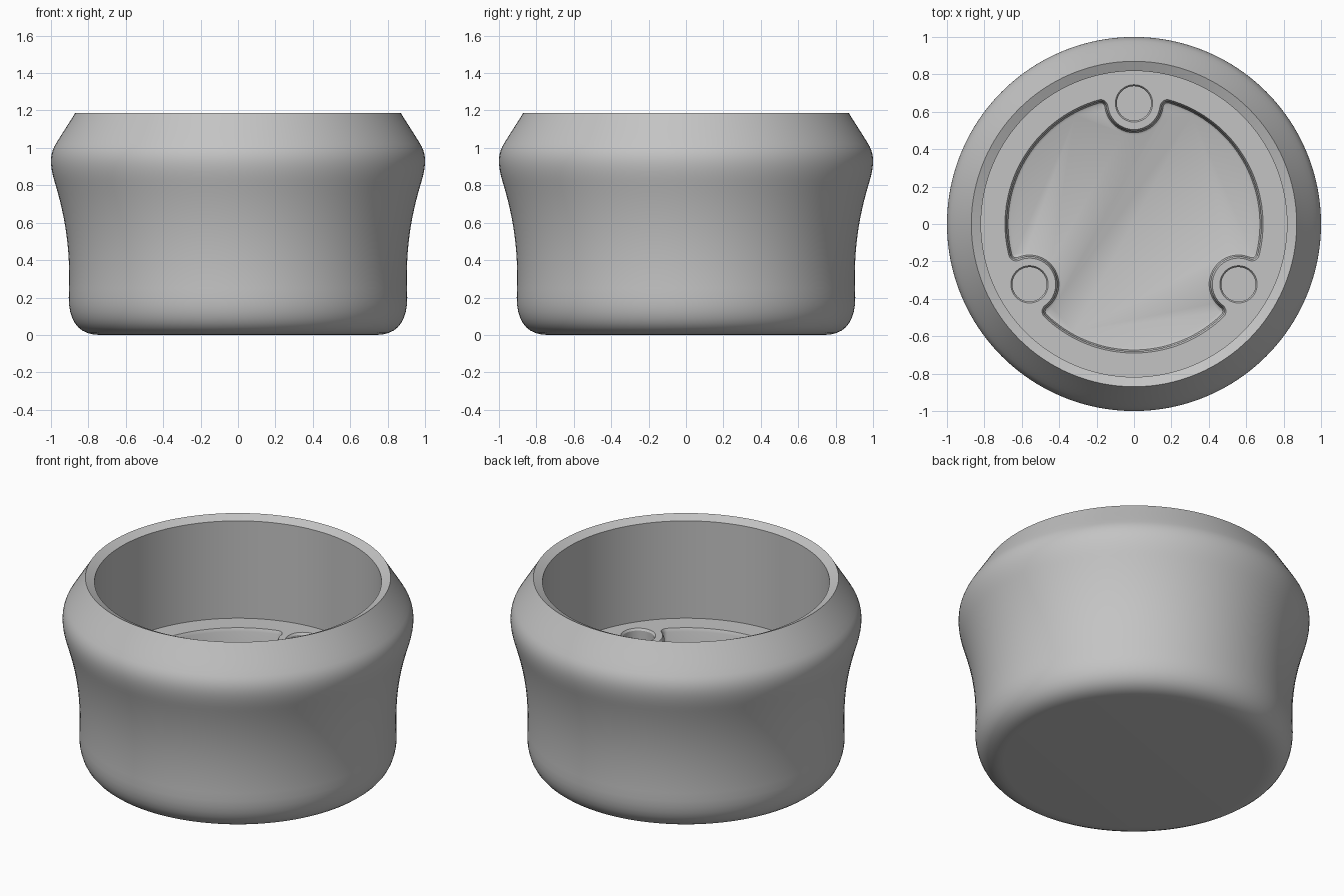
import bpy, bmesh
from math import sin, cos, acos, atan2, radians, pi, tau
from mathutils import Vector
from mathutils.geometry import interpolate_bezier

old = bpy.data.objects.get("Cube")
if old:
    bpy.data.objects.remove(old)

SEG = 128
RIM_Z, FLOOR_Z, DEPTH = 1.187, 0.55, 0.12
POCKET_R, BOSS_R, CORNER_R, BOSS_D = 0.69, 0.14, 0.04, 0.645
BOSS_ANGLES = [radians(a) for a in (90, 210, 330)]

grey = bpy.data.materials.new("warm_grey")
grey.use_nodes = True
grey.diffuse_color = (0.55, 0.55, 0.55, 1)
grey.node_tree.nodes["Principled BSDF"].inputs["Base Color"].default_value = grey.diffuse_color

bm = bmesh.new()


def arc(cx, cy, r, start, end, n):
    """Points on an arc, without its last point."""
    steps = [start + (end - start) * i / n for i in range(n)]
    return [(cx + r * cos(t), cy + r * sin(t)) for t in steps]


def loop(points, z):
    return [bm.verts.new((x, y, z)) for x, y in points]


def bridge(a, b):
    for i in range(len(a)):
        j = (i + 1) % len(a)
        bm.faces.new((a[i], a[j], b[j], b[i]))


def skin(loops):
    for a, b in zip(loops, loops[1:]):
        bridge(a, b)


def boundary(ring):
    return [bm.edges.get((ring[i - 1], ring[i])) for i in range(len(ring))]


def pocket_outline(inset):
    """Round pocket with three boss cut-ins and rounded corners, shrunk by inset."""
    k = POCKET_R - CORNER_R
    reach = BOSS_R + CORNER_R
    c = acos((k * k + BOSS_D ** 2 - reach ** 2) / (2 * k * BOSS_D))
    b = atan2(-k * sin(c), BOSS_D - k * cos(c))
    corner = CORNER_R - inset
    pts = []
    for a in BOSS_ANGLES:
        n = a + tau / 3
        pts += arc(k * cos(a + c), k * sin(a + c), corner, a + b, a + c, 8)
        pts += arc(0, 0, POCKET_R - inset, a + c, n - c, 36)
        pts += arc(k * cos(n - c), k * sin(n - c), corner, n - c, n - b, 8)
        pts += arc(BOSS_D * cos(n), BOSS_D * sin(n), BOSS_R + inset,
                   n - b - pi, n + b - pi, 20)
    return pts


# Outer wall profile: rounded foot, waist, bulge, tapered shoulder
curves = [
    ((0.74, 0), (0.85, 0), (0.905, 0.07), (0.905, 0.2), 10),
    ((0.905, 0.2), (0.895, 0.42), (0.915, 0.6), (0.975, 0.8), 14),
    ((0.975, 0.8), (1.006, 0.9), (1.011, 0.96), (0.975, 1.02), 12),
    ((0.975, 1.02), (0.945, 1.07), (0.905, 1.13), (0.87, RIM_Z), 6),
]
profile = []
for p0, p1, p2, p3, n in curves:
    pts = interpolate_bezier(*[Vector((r, 0, z)) for r, z in (p0, p1, p2, p3)], n)
    profile += [(p.x, p.z) for p in pts[:-1]]

# Rim bevel and inner wall
profile += [(0.87, RIM_Z), (0.818, RIM_Z - 0.025), (0.818, FLOOR_Z)]
shell = [loop(arc(0, 0, r, 0, tau, SEG), z) for r, z in profile]
skin(shell)
bm.faces.new(shell[0])

# Pocket with a chamfered edge and a filleted bottom
steps = [(0, 0), (0.01, 0.02), (0.012, DEPTH - 0.018),
         (0.017, DEPTH - 0.006), (0.03, DEPTH)]
pocket = [loop(pocket_outline(d), FLOOR_Z - drop) for d, drop in steps]
skin(pocket)
bm.faces.new(pocket[-1])
floor_edges = boundary(shell[-1]) + boundary(pocket[0])

# Round sockets in the bosses
for a in BOSS_ANGLES:
    x, y = BOSS_D * cos(a), BOSS_D * sin(a)
    socket = [loop(arc(x, y, r, 0, tau, 40), FLOOR_Z - drop)
              for r, drop in ((0.1, 0), (0.092, 0.012), (0.092, 0.1))]
    skin(socket)
    bm.faces.new(socket[-1])
    floor_edges += boundary(socket[0])

# Flat inner floor around the pocket and sockets
bmesh.ops.triangle_fill(bm, use_beauty=True, edges=floor_edges, normal=(0, 0, 1))
bmesh.ops.recalc_face_normals(bm, faces=bm.faces[:])

mesh = bpy.data.meshes.new("cup_body")
bm.to_mesh(mesh)
bm.free()
mesh.materials.append(grey)
cup = bpy.data.objects.new("cup_body", mesh)
bpy.context.collection.objects.link(cup)
bpy.context.view_layer.objects.active = cup
cup.select_set(True)
bpy.ops.object.shade_smooth_by_angle(angle=radians(30))
